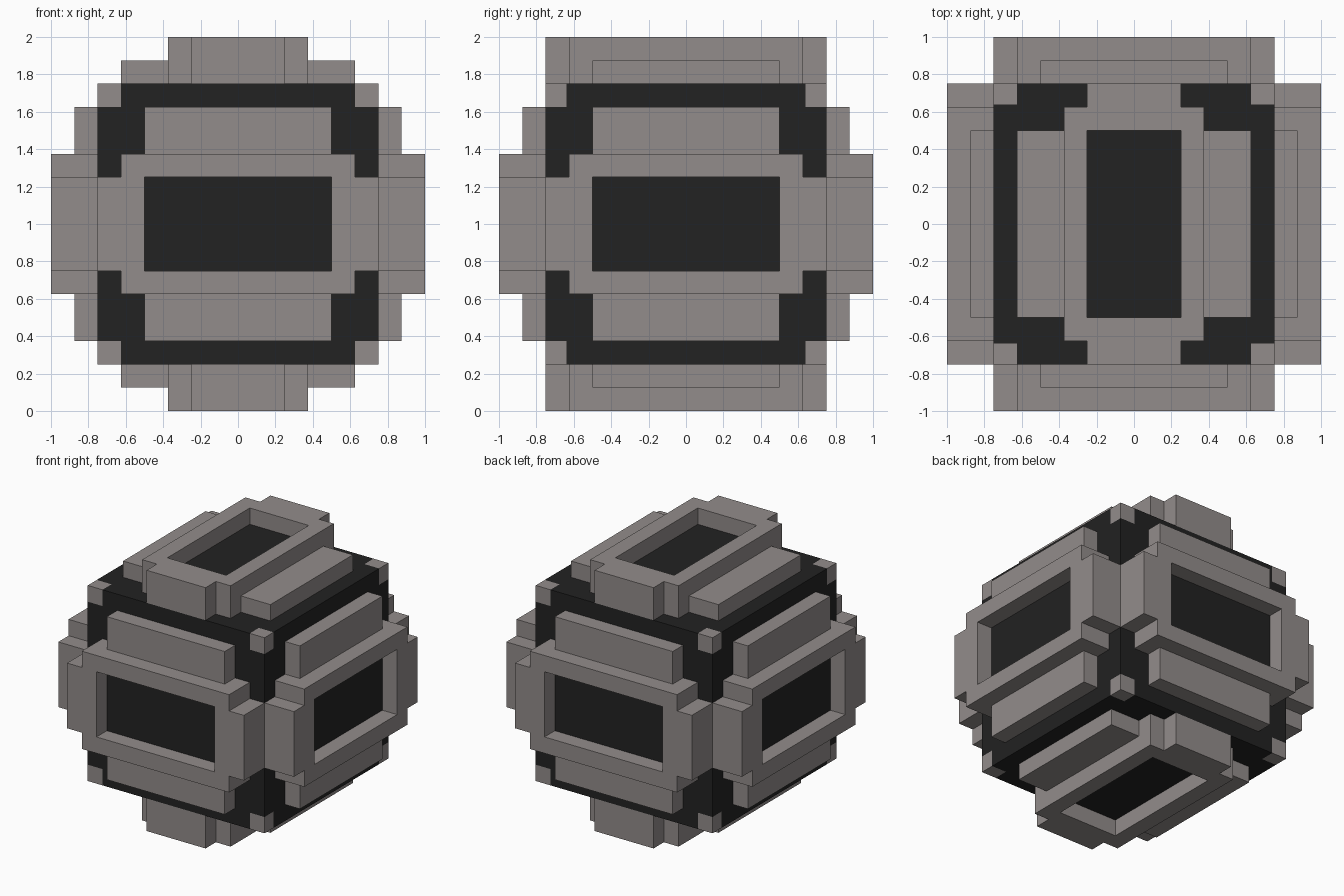
import bpy
import bmesh
from mathutils import Matrix, Vector

if "Cube" in bpy.data.objects:
    bpy.data.objects.remove(bpy.data.objects["Cube"], do_unlink=True)


def make_material(name, color):
    mat = bpy.data.materials.new(name)
    mat.use_nodes = True
    mat.diffuse_color = color
    mat.node_tree.nodes["Principled BSDF"].inputs["Base Color"].default_value = color
    return mat


GREY = make_material("warm grey", (0.29, 0.265, 0.258, 1))
DARK = make_material("near black", (0.016, 0.016, 0.016, 1))

CENTRE = Vector((0, 0, 1))
CORE = 0.75   # half size of the core
RIM = 1.0     # outer height of the frames
STEP = 0.875  # height of the ribs and the recessed panels


def finish(bm, name, mats, matrix):
    """Place the bmesh in the scene as a flat-shaded object."""
    bm.transform(matrix)
    bmesh.ops.recalc_face_normals(bm, faces=bm.faces)
    mesh = bpy.data.meshes.new(name)
    bm.to_mesh(mesh)
    bm.free()
    for mat in mats:
        mesh.materials.append(mat)
    obj = bpy.data.objects.new(name, mesh)
    bpy.context.collection.objects.link(obj)
    return obj


def add_box(name, low, high, mat, matrix):
    low, high = Vector(low), Vector(high)
    bm = bmesh.new()
    bmesh.ops.create_cube(bm, size=1)
    bmesh.ops.scale(bm, vec=high - low, verts=bm.verts)
    bmesh.ops.translate(bm, vec=(low + high) / 2, verts=bm.verts)
    return finish(bm, name, [mat], matrix)


def add_frame(name, matrix):
    """Stepped rectangular frame with end tabs and a central opening."""
    us = [-0.75, -0.625, -0.5, 0.5, 0.625, 0.75]
    vs = [-0.375, -0.25, 0.25, 0.375]
    bm = bmesh.new()
    for i in range(5):
        for j in range(3):
            opening = i == 2 and j == 1
            notch = i in (0, 4) and j != 1
            if opening or notch:
                continue
            corners = [(us[i], vs[j]), (us[i + 1], vs[j]),
                       (us[i + 1], vs[j + 1]), (us[i], vs[j + 1])]
            bm.faces.new([bm.verts.new((u, v, CORE)) for u, v in corners])
    bmesh.ops.remove_doubles(bm, verts=bm.verts, dist=0.001)
    # Raise the flat outline into a solid
    base = bm.faces[:]
    top = bmesh.ops.extrude_face_region(bm, geom=base, use_keep_orig=True)
    raised = [g for g in top["geom"] if isinstance(g, bmesh.types.BMVert)]
    bmesh.ops.translate(bm, vec=(0, 0, RIM - CORE), verts=raised)
    return finish(bm, name, [GREY], matrix)


# Core cube, cut so that its eight corners can be grey
bm = bmesh.new()
bmesh.ops.create_cube(bm, size=2 * CORE)
for axis, cut in enumerate((0.625, 0.64, 0.625)):
    for sign in (-1, 1):
        normal = Vector((0, 0, 0))
        normal[axis] = 1
        bmesh.ops.bisect_plane(bm, geom=bm.verts[:] + bm.edges[:] + bm.faces[:],
                               plane_co=normal * cut * sign, plane_no=normal)
for face in bm.faces:
    at_corner = all(abs(c) > 0.62 for c in face.calc_center_median())
    face.material_index = 1 if at_corner else 0
finish(bm, "core", [DARK, GREY], Matrix.Translation(CENTRE))

# Each side: outward direction, then the short direction of its frame
SIDES = {
    "front": ((0, -1, 0), (0, 0, 1)),
    "back": ((0, 1, 0), (0, 0, 1)),
    "right": ((-1, 0, 0), (0, 0, 1)),
    "left": ((1, 0, 0), (0, 0, 1)),
    "top": ((0, 0, 1), (1, 0, 0)),
    "bottom": ((0, 0, -1), (1, 0, 0)),
}
for side, (out, short) in SIDES.items():
    n, v = Vector(out), Vector(short)
    u = v.cross(n)
    matrix = Matrix.Translation(CENTRE) @ Matrix((u, v, n)).transposed().to_4x4()
    add_frame(side + "_frame", matrix)
    # Dark panel recessed in the frame
    add_box(side + "_panel", (-0.5, -0.25, CORE), (0.5, 0.25, STEP), DARK, matrix)
    # Lower ribs along both long edges
    add_box(side + "_rib_a", (-0.5, 0.375, CORE), (0.5, 0.625, STEP), GREY, matrix)
    add_box(side + "_rib_b", (-0.5, -0.625, CORE), (0.5, -0.375, STEP), GREY, matrix)
